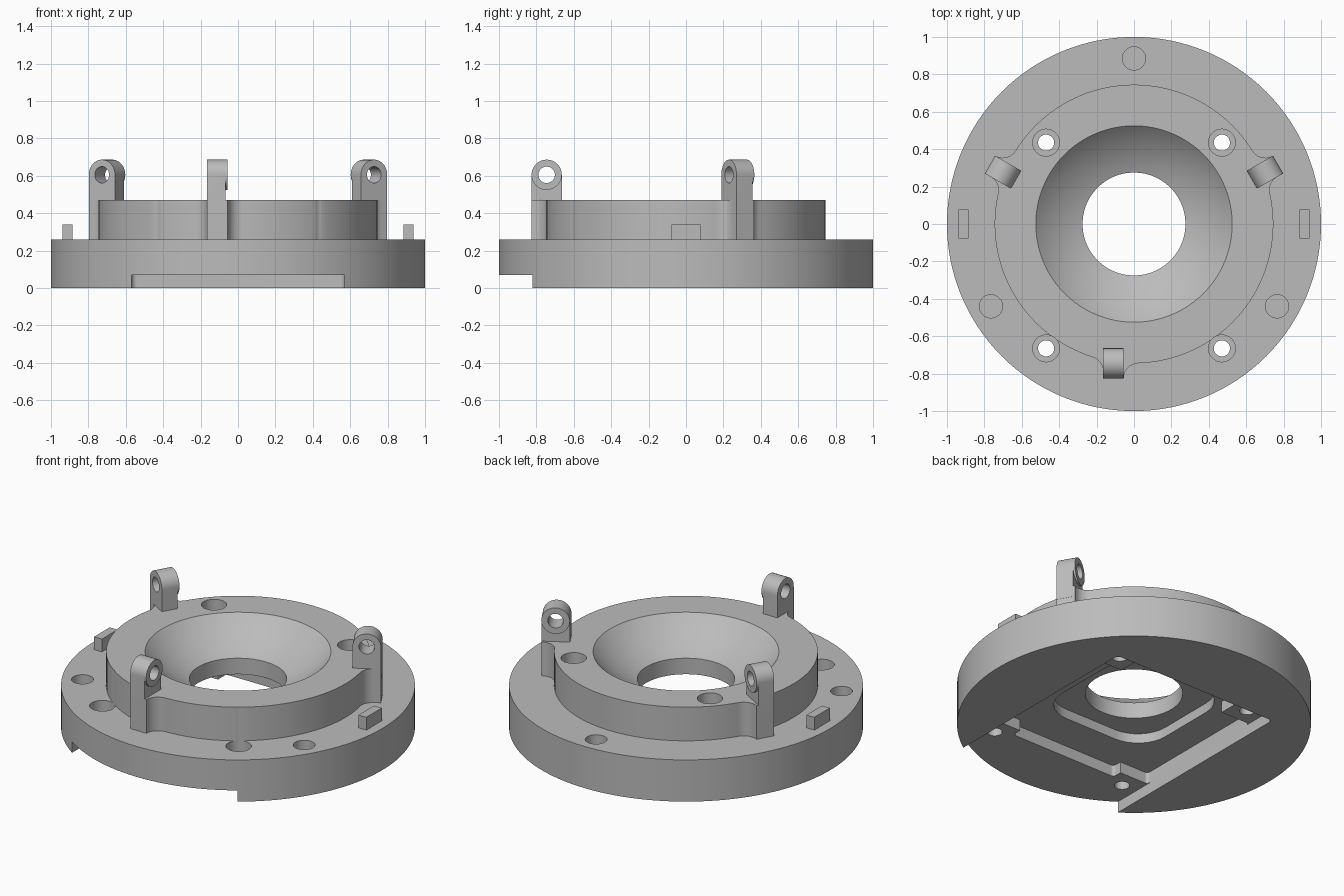
import bpy, bmesh
from math import sin, cos, pi, sqrt, atan2
from mathutils import Matrix, Vector

cube = bpy.data.objects.get("Cube")
if cube:
    bpy.data.objects.remove(cube)

grey = bpy.data.materials.new("plain grey")
grey.use_nodes = True
grey.diffuse_color = (0.5, 0.5, 0.5, 1)
grey.node_tree.nodes["Principled BSDF"].inputs["Base Color"].default_value = (0.5, 0.5, 0.5, 1)


def make(name, bm):
    bmesh.ops.recalc_face_normals(bm, faces=bm.faces)
    mesh = bpy.data.meshes.new(name)
    bm.to_mesh(mesh)
    bm.free()
    mesh.materials.append(grey)
    ob = bpy.data.objects.new(name, mesh)
    bpy.context.collection.objects.link(ob)
    return ob


def prism(name, points, z0, z1):
    bm = bmesh.new()
    face = bm.faces.new([bm.verts.new((x, y, z0)) for x, y in points])
    top = bmesh.ops.extrude_face_region(bm, geom=[face])["geom"]
    bmesh.ops.translate(bm, vec=(0, 0, z1 - z0), verts=[v for v in top if isinstance(v, bmesh.types.BMVert)])
    return make(name, bm)


def arc(cx, cy, r, a0, a1, n=12):
    return [(cx + r * cos(a0 + (a1 - a0) * i / n), cy + r * sin(a0 + (a1 - a0) * i / n)) for i in range(n + 1)]


def rounded(x0, x1, y0, y1, r):
    corners = [(x1 - r, y1 - r), (x0 + r, y1 - r), (x0 + r, y0 + r), (x1 - r, y0 + r)]
    return [p for i, c in enumerate(corners) for p in arc(*c, r, i * pi / 2, (i + 1) * pi / 2, 8)]


def disc(name, x, y, r, z0, z1, n=40):
    return prism(name, arc(x, y, r, 0, 2 * pi * (n - 1) / n, n - 1), z0, z1)


def combine(ob, tools, operation):
    for tool in tools:
        mod = ob.modifiers.new("bool", "BOOLEAN")
        mod.operation, mod.solver, mod.object = operation, "EXACT", tool
        tool.hide_render = True
        bpy.context.view_layer.update()
        graph = bpy.context.evaluated_depsgraph_get()
        mesh = bpy.data.meshes.new_from_object(ob.evaluated_get(graph))
        ob.modifiers.clear()
        ob.data = mesh
        bpy.data.objects.remove(tool)


def smooth(ob):
    bpy.ops.object.select_all(action="DESELECT")
    ob.select_set(True)
    bpy.context.view_layer.objects.active = ob
    bpy.ops.object.shade_smooth_by_angle(angle=0.5)


# Turned body: flange, raised ring and spherical bowl with a central bore
SEG, RING = 128, 0.745
a_rim, a_bore = atan2(-0.503, 0.525), atan2(-0.673, 0.275)
profile = [(0.275, 0), (1, 0), (1, 0.26), (RING, 0.26), (RING, 0.47)]
profile += arc(0, 0.973, 0.727, a_rim, a_bore, 12)
bm = bmesh.new()
rows = [[bm.verts.new((r * cos(2 * pi * i / SEG), r * sin(2 * pi * i / SEG), z)) for r, z in profile]
        for i in range(SEG)]
for i in range(SEG):
    a, b = rows[i], rows[(i + 1) % SEG]
    for j in range(len(profile)):
        k = (j + 1) % len(profile)
        bm.faces.new((a[j], b[j], b[k], a[k]))
body = make("mount_body", bm)

# Lug placement: front, left, and a mirrored copy on the right
turn = Matrix.Rotation(2 * pi / 3, 4, "Z")
places = [("front", Matrix.Identity(4)), ("left", turn), ("right", Matrix.Scale(-1, 4, (1, 0, 0)) @ turn)]


def place(ob, matrix):
    ob.data.transform(matrix)
    if matrix.determinant() < 0:
        ob.data.flip_normals()
    return ob


# Filleted webs that blend each lug into the ring
LX0, LX1, LY, FR = -0.165, -0.055, -0.825, 0.08


def fillet(edge, side):
    cx = edge + side * FR
    cy = -sqrt((RING + FR) ** 2 - cx * cx)
    a0, a1 = atan2(-cy, -cx), (pi if side > 0 else 0)
    return arc(cx, cy, FR, a0, a1, 10)


web = [(LX0 - 0.06, -0.66)] + fillet(LX0, -1) + [(LX0, LY), (LX1, LY)]
web += fillet(LX1, 1)[::-1] + [(LX1 + 0.06, -0.66)]
web = [p for p in web if p[1] >= LY]
combine(body, [place(prism("web", web, 0.2, 0.47), m) for _, m in places], "UNION")

# Underside: front-opening slot, stepped pocket leaving corner bosses, recess round the bore
cuts = [prism("slot", rounded(-0.57, 0.57, -1.3, 0.535, 0.03), -0.1, 0.07),
        prism("pocket_wide", rounded(-0.57, 0.57, -0.56, 0.33, 0.02), -0.1, 0.14),
        prism("pocket_long", rounded(-0.37, 0.37, -0.62, 0.535, 0.02), -0.1, 0.14),
        prism("bore_recess", rounded(-0.38, 0.38, -0.38, 0.38, 0.2), -0.1, 0.2)]

# Counterbored screw holes and blind pin holes
for x in (-0.47, 0.47):
    for y, floor in ((-0.665, 0.18), (0.435, 0.3)):
        cuts += [disc("screw", x, y, 0.043, -0.1, 0.6), disc("counterbore", x, y, 0.072, floor, 0.6)]
for x, y in ((0, 0.885), (-0.765, -0.44), (0.765, -0.44)):
    cuts.append(disc("pin", x, y, 0.062, 0.16, 0.6))
combine(body, cuts, "DIFFERENCE")
smooth(body)

# Hinge lugs: round-topped stem, raised eye, cross hole
EYE_Y, EYE_Z, EYE_R = -0.745, 0.605, 0.081
to_side = Matrix(((0, 0, 1, 0), (1, 0, 0, 0), (0, 1, 0, 0), (0, 0, 0, 1)))
for name, m in places:
    stem = [(EYE_Y - EYE_R, 0.4), (EYE_Y + EYE_R, 0.4)] + arc(EYE_Y, EYE_Z, EYE_R, 0, pi, 24)
    lug = prism(name + "_lug", stem, LX0, LX1 - 0.012)
    combine(lug, [disc("eye", EYE_Y, EYE_Z, EYE_R, LX0 + 0.02, LX1, 48)], "UNION")
    combine(lug, [disc("hole", EYE_Y, EYE_Z, 0.044, -0.4, 0.2)], "DIFFERENCE")
    lug.data.transform(to_side)
    place(lug, m)
    smooth(lug)

# Locating tabs on the flange
for side, name in ((1, "left"), (-1, "right")):
    x = side * 0.912
    prism(name + "_tab", [(x - 0.027, -0.077), (x + 0.027, -0.077), (x + 0.027, 0.077), (x - 0.027, 0.077)], 0.25, 0.34)
